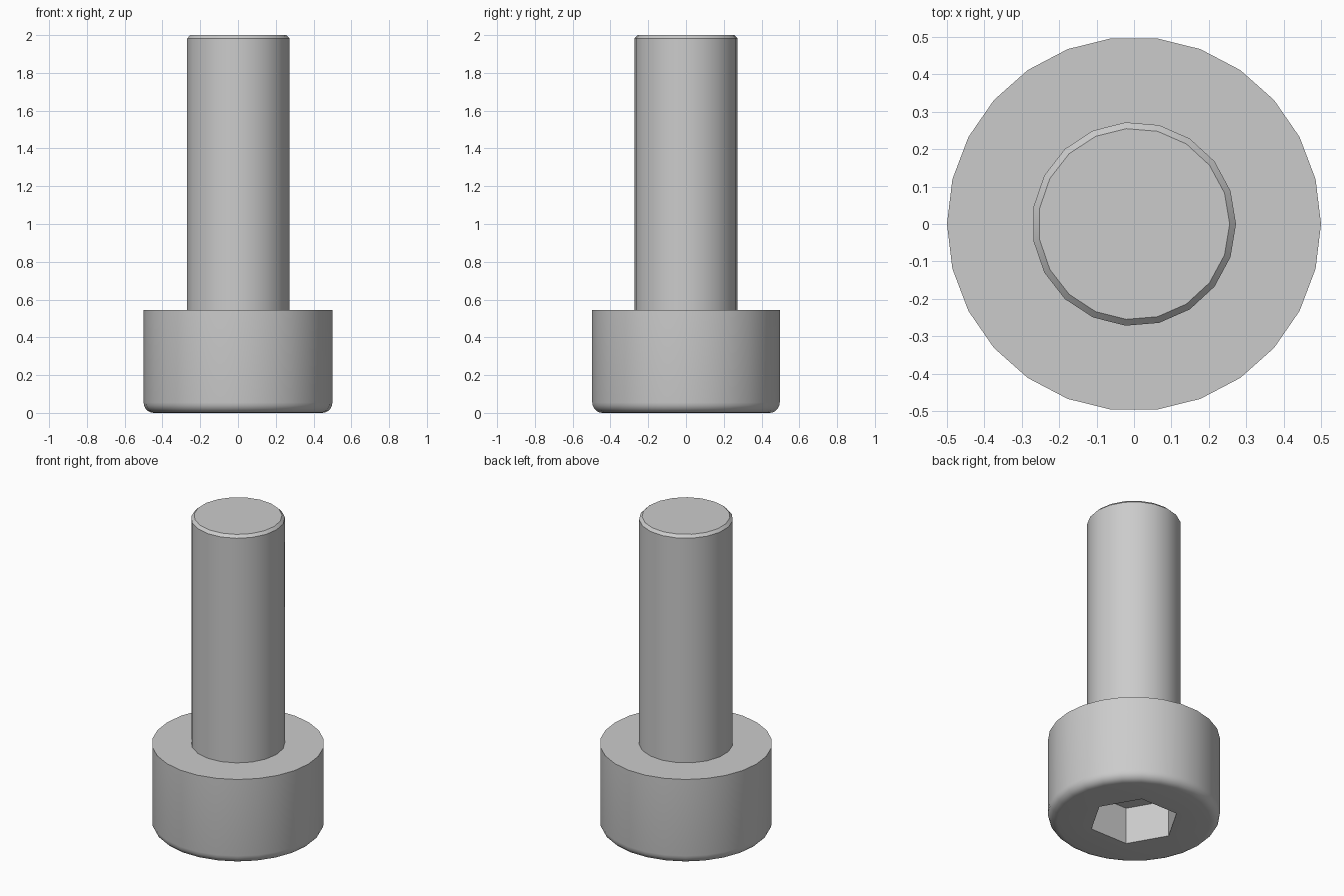
import bpy, bmesh, math

cube = bpy.data.objects.get("Cube")
if cube:
    bpy.data.objects.remove(cube, do_unlink=True)

HEAD_R, HEAD_H, FILLET = 0.5, 0.545, 0.055
SHAFT_R, TOP, CHAMFER = 0.2727, 2.0, 0.017
HEX_R, HEX_DEPTH = 0.2624, 0.236

steel = bpy.data.materials.new("grey steel")
steel.use_nodes = True
colour = (0.6, 0.6, 0.6, 1)
steel.diffuse_color = colour
steel.node_tree.nodes["Principled BSDF"].inputs["Base Color"].default_value = colour


def add_ring(bm, radius, z, sides):
    turn = math.tau / sides
    return [bm.verts.new((radius * math.cos(i * turn), radius * math.sin(i * turn), z))
            for i in range(sides)]


def join_rings(bm, a, b):
    for i in range(len(a)):
        j = (i + 1) % len(a)
        bm.faces.new((a[i], a[j], b[j], b[i]))


def finish(bm, name):
    bmesh.ops.recalc_face_normals(bm, faces=bm.faces[:])
    mesh = bpy.data.meshes.new(name)
    bm.to_mesh(mesh)
    bm.free()
    mesh.materials.append(steel)
    obj = bpy.data.objects.new(name, mesh)
    bpy.context.collection.objects.link(obj)
    bpy.ops.object.select_all(action="DESELECT")
    obj.select_set(True)
    bpy.context.view_layer.objects.active = obj
    bpy.ops.object.shade_smooth_by_angle(angle=math.radians(30))
    return obj


def rim_edges(ring):
    return [e for v in ring for e in v.link_edges if e.other_vert(v) in ring]


# Cap head: rounded lower edge, with a hexagonal socket sunk into the underside
bm = bmesh.new()
steps = 5
arc = [math.pi / 2 * i / steps for i in range(steps + 1)]
profile = [(HEAD_R - FILLET + FILLET * math.sin(a), FILLET - FILLET * math.cos(a)) for a in arc]
profile.append((HEAD_R, HEAD_H))
rings = [add_ring(bm, r, z, 26) for r, z in profile]
for low, high in zip(rings, rings[1:]):
    join_rings(bm, low, high)
bm.faces.new(rings[-1])
mouth = add_ring(bm, HEX_R, 0, 6)
floor = add_ring(bm, HEX_R, HEX_DEPTH, 6)
join_rings(bm, mouth, floor)
bm.faces.new(floor)
edges = list(set(rim_edges(rings[0]) + rim_edges(mouth)))
bmesh.ops.triangle_fill(bm, edges=edges, use_beauty=True, normal=(0, 0, -1))
finish(bm, "socket_head")

# Plain shaft with a chamfered tip
bm = bmesh.new()
rings = [add_ring(bm, r, z, 19) for r, z in (
    (SHAFT_R, HEAD_H), (SHAFT_R, TOP - CHAMFER), (SHAFT_R - CHAMFER, TOP))]
for low, high in zip(rings, rings[1:]):
    join_rings(bm, low, high)
bm.faces.new(rings[-1])
finish(bm, "shaft")
